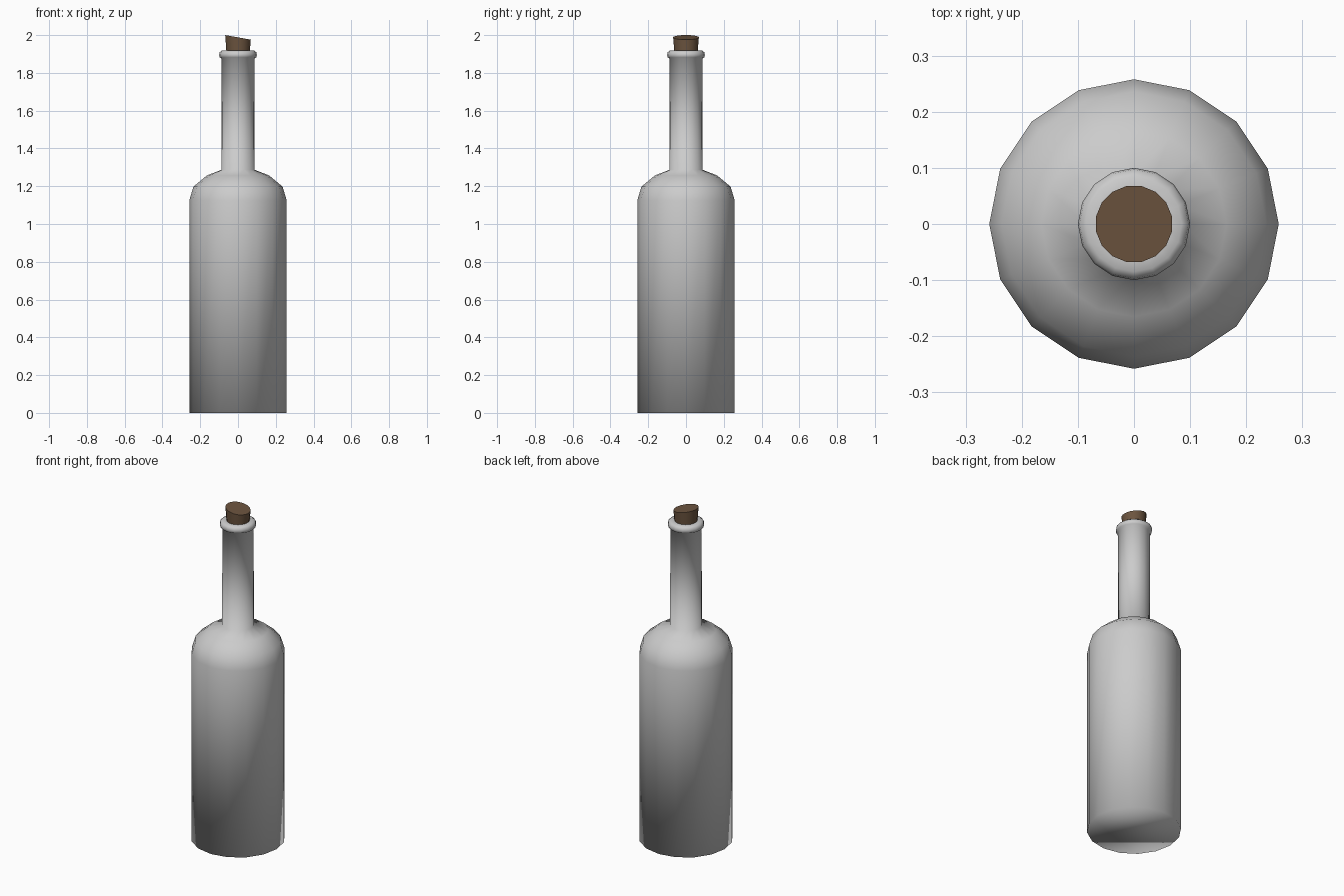
import bpy, bmesh, math

if "Cube" in bpy.data.objects:
    bpy.data.objects.remove(bpy.data.objects["Cube"])

SIDES = 16

def lathe(name, profile, offset=0.0, cap_top=False, slope=0.0):
    """Spin a (radius, z) profile round z; slope tilts the last ring along x."""
    bm = bmesh.new()
    rings = []
    for i, (r, z) in enumerate(profile):
        ring = []
        for k in range(SIDES):
            a = 2 * math.pi * (k + offset) / SIDES
            x, y = r * math.cos(a), r * math.sin(a)
            tilt = slope * x if i == len(profile) - 1 else 0.0
            ring.append(bm.verts.new((x, y, z + tilt)))
        rings.append(ring)
    for lo, hi in zip(rings, rings[1:]):
        for k in range(SIDES):
            n = (k + 1) % SIDES
            bm.faces.new((lo[k], lo[n], hi[n], hi[k]))
    bm.faces.new(rings[0][::-1])
    if cap_top:
        bm.faces.new(rings[-1])
    mesh = bpy.data.meshes.new(name)
    bm.to_mesh(mesh)
    bm.free()
    obj = bpy.data.objects.new(name, mesh)
    bpy.context.collection.objects.link(obj)
    return obj

# Bottle: base, body, rounded shoulder, neck and rolled lip
bottle = lathe("bottle", [
    (0.258, 0.0), (0.258, 1.125), (0.236, 1.198), (0.165, 1.257), (0.088, 1.287),
    (0.087, 1.876), (0.097, 1.882), (0.10, 1.895), (0.097, 1.909),
    (0.085, 1.918), (0.062, 1.918)])
bottle.data.shade_smooth()

# Cork: slightly tapered with a slanted top
cork = lathe("cork", [(0.059, 1.86), (0.069, 1.988)], offset=0.5,
             cap_top=True, slope=-0.18)
for p in cork.data.polygons:
    p.use_smooth = len(p.vertices) == 4
for e in cork.data.edges:
    za, zb = (cork.data.vertices[v].co.z for v in e.vertices)
    e.use_edge_sharp = abs(za - zb) < 0.06
mat = bpy.data.materials.new("cork_brown")
mat.diffuse_color = (0.15, 0.09, 0.05, 1)
mat.use_nodes = True
mat.node_tree.nodes["Principled BSDF"].inputs["Base Color"].default_value = mat.diffuse_color
cork.data.materials.append(mat)
